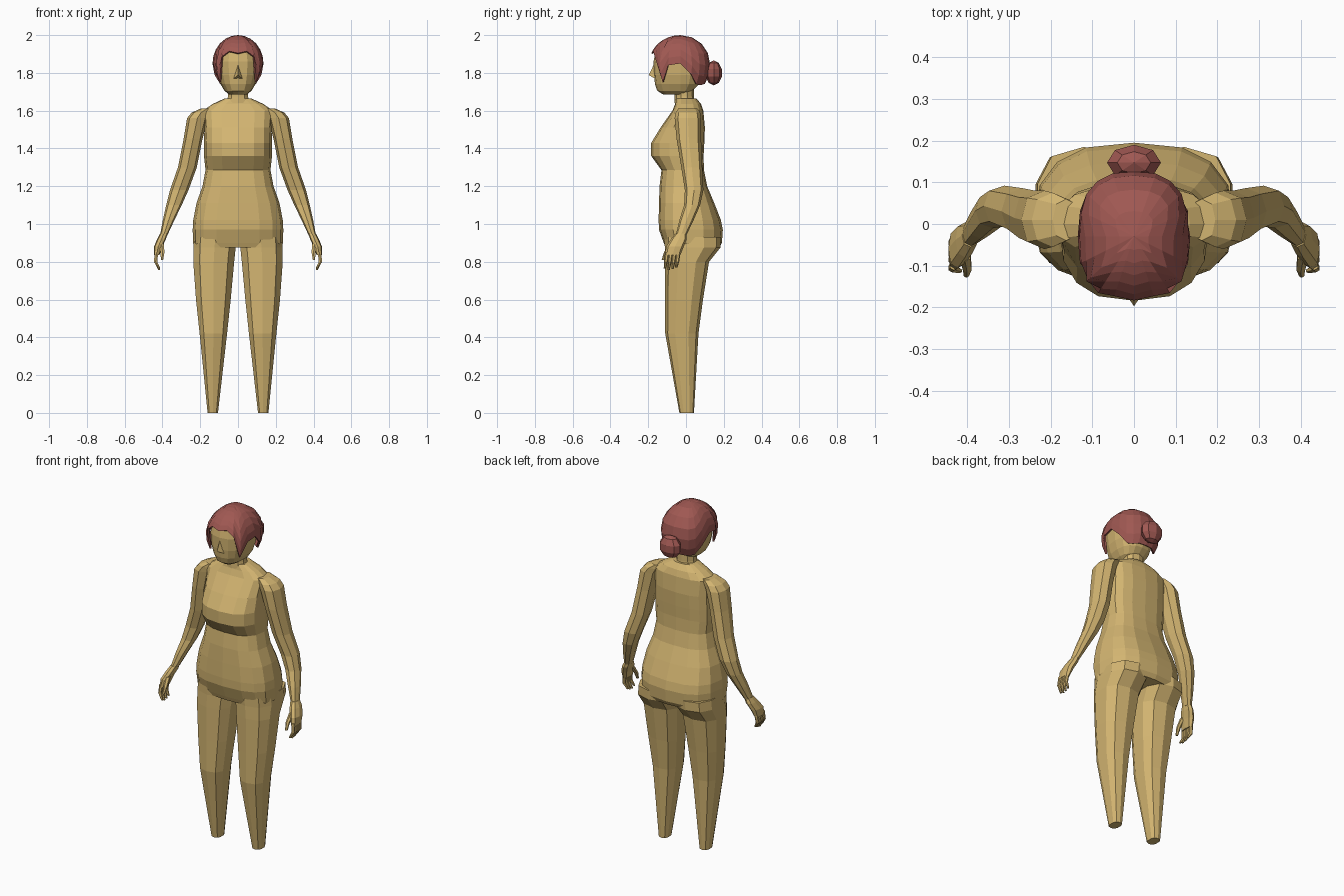
import bpy
import bmesh
import math
from mathutils import Vector


def material(name, rgb):
    m = bpy.data.materials.new(name)
    m.diffuse_color = (*rgb, 1.0)
    return m


SKIN = material("warm_skin", (0.65, 0.46, 0.165))
HAIR = material("auburn_hair", (0.35, 0.098, 0.085))


def finish(bm, name, mat):
    bmesh.ops.recalc_face_normals(bm, faces=bm.faces)
    me = bpy.data.meshes.new(name)
    bm.to_mesh(me)
    bm.free()
    me.materials.append(mat)
    ob = bpy.data.objects.new(name, me)
    bpy.context.collection.objects.link(ob)
    return ob


def spow(v, p):
    return math.copysign(abs(v) ** p, v)


def loft(name, rings, sides, mat, power=2.6, side=1):
    """Skin a stack of rounded rings: (z, x0, x1, y_front, y_back[, y_mid])."""
    bm = bmesh.new()
    loops = []
    for z, x0, x1, yf, yb, *mid in rings:
        ym = mid[0] if mid else (yf + yb) / 2
        loop = []
        for i in range(sides):
            a = math.tau * i / sides
            c, s = spow(math.cos(a), 2 / power), spow(math.sin(a), 2 / power)
            x = (x0 + x1) / 2 + s * (x1 - x0) / 2
            y = ym + c * ((yb - ym) if c > 0 else (ym - yf))
            loop.append(bm.verts.new((side * x, y, z)))
        loops.append(loop)
    for lo, hi in zip(loops, loops[1:]):
        for i in range(sides):
            j = (i + 1) % sides
            bm.faces.new((lo[i], lo[j], hi[j], hi[i]))
    bm.faces.new(loops[0])
    bm.faces.new(loops[-1])
    return finish(bm, name, mat)


def finger(name, points, radii, side):
    """Small tapered five-sided tube along a few points."""
    rings = []
    for (x, y, z), r in zip(points, radii):
        rings.append((z, x - r, x + r, y - r, y + r))
    return loft(name, rings, 6, SKIN, 2, side)


# Torso: hips, waist, bust and shoulders (z, half width, front, back)
torso = [
    (0.875, 0.225, -0.108, 0.175), (0.90, 0.238, -0.118, 0.19),
    (0.97, 0.240, -0.143, 0.195), (1.02, 0.237, -0.145, 0.185),
    (1.11, 0.220, -0.143, 0.150), (1.20, 0.188, -0.140, 0.112),
    (1.285, 0.172, -0.130, 0.095), (1.36, 0.180, -0.184, 0.093),
    (1.43, 0.180, -0.184, 0.097), (1.51, 0.178, -0.135, 0.100),
    (1.60, 0.185, -0.072, 0.092), (1.635, 0.135, -0.058, 0.080),
    (1.665, 0.070, -0.052, 0.055),
]
loft("torso", [(z, -w, w, f, b, 0.0) for z, w, f, b in torso], 16, SKIN)

# Neck
loft("neck", [(1.64, -0.063, 0.063, -0.062, 0.045),
              (1.675, -0.056, 0.056, -0.060, 0.042),
              (1.74, -0.056, 0.056, -0.060, 0.042)], 10, SKIN, 2.2)

# Head
head = [
    (1.685, 0.045, -0.120, -0.010), (1.705, 0.072, -0.152, 0.035),
    (1.74, 0.092, -0.164, 0.070), (1.79, 0.106, -0.170, 0.090),
    (1.86, 0.112, -0.172, 0.095), (1.92, 0.098, -0.160, 0.070),
    (1.96, 0.060, -0.100, 0.030),
]
loft("head", [(z, -w, w, f, b, -0.03) for z, w, f, b in head], 16, SKIN, 2.4)

# Nose
bm = bmesh.new()
nv = [bm.verts.new(p) for p in ((0, -0.168, 1.85), (0.026, -0.160, 1.768),
                                (-0.026, -0.160, 1.768), (0, -0.197, 1.788))]
for f in ((0, 1, 3), (0, 3, 2), (1, 2, 3), (0, 2, 1)):
    bm.faces.new([nv[i] for i in f])
finish(bm, "nose", SKIN)

# Hair cap: dome whose lower edge varies from fringe to side locks to nape
half_edge = [1.905, 1.915, 1.885, 1.75, 1.84, 1.85, 1.79, 1.74, 1.735, 1.74, 1.74]
edge = half_edge + half_edge[-2:0:-1]
N, LEVELS = len(edge), 6
bm = bmesh.new()
top = bm.verts.new((0, -0.03, 2.0))
columns = []
for i, low in enumerate(edge):
    a = math.tau * i / N
    sx, cy = spow(math.sin(a), 0.8), spow(math.cos(a), 0.8)
    end = math.acos((low - 1.85) / 0.15)
    col = []
    for k in range(1, LEVELS + 1):
        phi = end * k / LEVELS
        r = math.sin(phi)
        if phi > math.pi / 2:
            r = math.sqrt(r)
        depth = 0.165 if cy > 0 else 0.157
        col.append(bm.verts.new((0.135 * r * sx, -0.03 - depth * r * cy,
                                 1.85 + 0.15 * math.cos(phi))))
    columns.append(col)
for i in range(N):
    p, q = columns[i], columns[(i + 1) % N]
    bm.faces.new((top, p[0], q[0]))
    for k in range(LEVELS - 1):
        bm.faces.new((p[k], p[k + 1], q[k + 1], q[k]))
hair = finish(bm, "hair_cap", HAIR)
shell = hair.modifiers.new("thickness", "SOLIDIFY")
shell.thickness = 0.01
shell.offset = -1

# Hair bun
bm = bmesh.new()
bmesh.ops.create_uvsphere(bm, u_segments=8, v_segments=5, radius=1)
for v in bm.verts:
    v.co = Vector((v.co.x * 0.068, 0.147 + v.co.y * 0.045, 1.80 + v.co.z * 0.066))
finish(bm, "hair_bun", HAIR)

# Limbs on both sides
leg = [
    (0.0, 0.105, 0.162, -0.035, 0.042), (0.42, 0.055, 0.206, -0.110, 0.066),
    (0.60, 0.035, 0.226, -0.110, 0.090), (0.80, 0.016, 0.241, -0.111, 0.122),
    (0.875, 0.008, 0.241, -0.112, 0.182), (0.93, 0.004, 0.236, -0.115, 0.185),
]
arm = [
    (0.94, 0.374, 0.413, -0.055, 0.002), (1.02, 0.337, 0.398, -0.035, 0.040),
    (1.10, 0.298, 0.380, -0.010, 0.075), (1.18, 0.262, 0.360, -0.006, 0.092),
    (1.30, 0.218, 0.318, -0.025, 0.086), (1.45, 0.188, 0.288, -0.050, 0.080),
    (1.56, 0.160, 0.270, -0.060, 0.080), (1.59, 0.145, 0.245, -0.055, 0.075),
    (1.612, 0.130, 0.195, -0.040, 0.060),
]
palm = [
    (0.835, 0.416, 0.445, -0.112, -0.030), (0.88, 0.400, 0.445, -0.105, -0.012),
    (0.92, 0.382, 0.428, -0.080, 0.004), (0.95, 0.372, 0.412, -0.055, 0.002),
]
for tag, s in (("left", 1), ("right", -1)):
    loft(tag + "_leg", leg, 10, SKIN, 2.6, s)
    loft(tag + "_arm", arm, 8, SKIN, 2.4, s)
    loft(tag + "_palm", palm, 8, SKIN, 2.6, s)
    for n in range(4):
        y = -0.100 + 0.020 * n
        tip = 0.755 + 0.008 * abs(n - 1.3)
        finger(f"{tag}_finger_{n + 1}",
               [(0.432, y, 0.85), (0.436, y - 0.006, 0.80), (0.418, y - 0.012, tip)],
               (0.011, 0.010, 0.006), s)
    finger(tag + "_thumb", [(0.405, -0.075, 0.895), (0.400, -0.105, 0.85),
                            (0.402, -0.122, 0.81)], (0.015, 0.012, 0.007), s)
